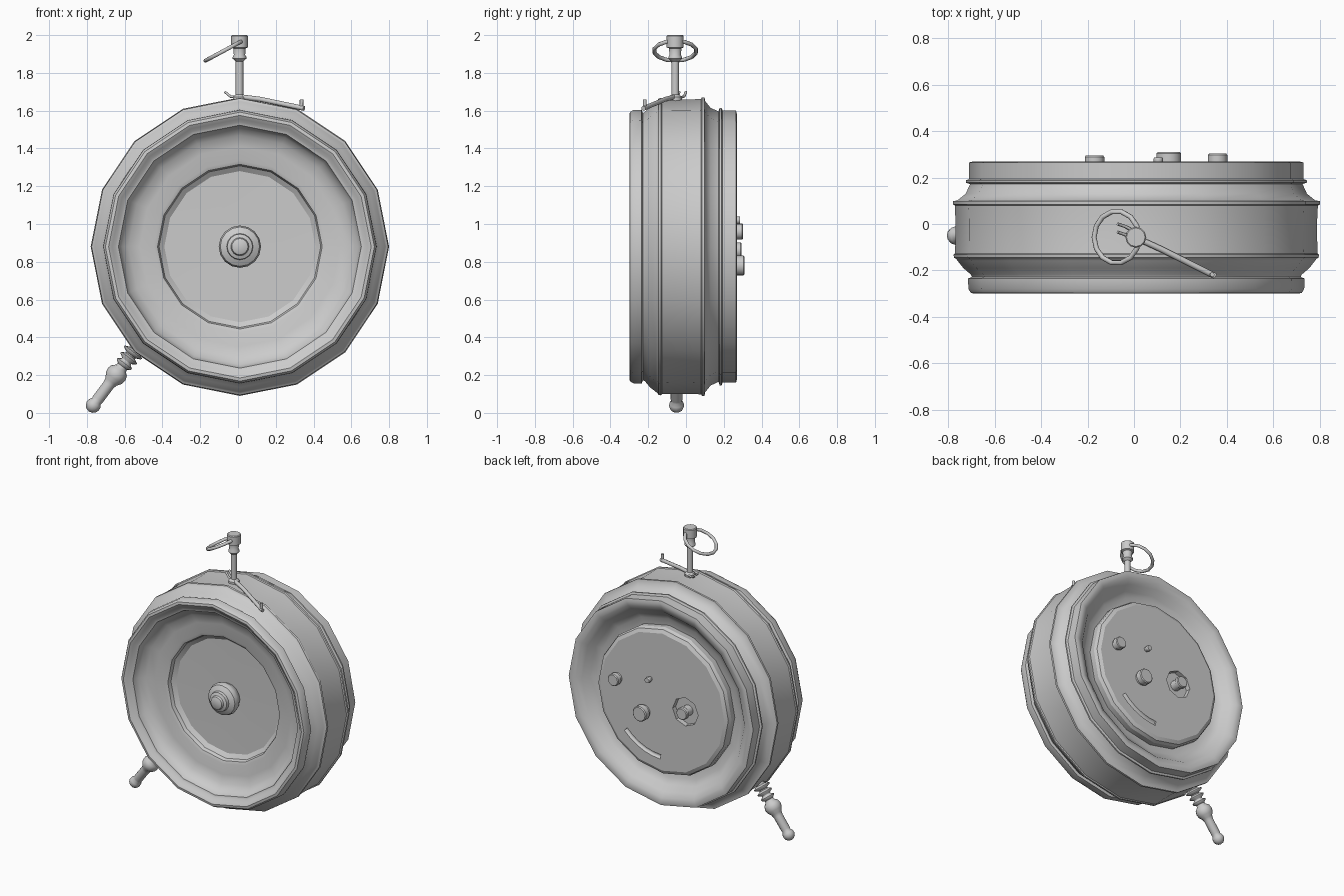
import bpy, bmesh, math
from mathutils import Vector

cube = bpy.data.objects.get("Cube")
if cube:
    bpy.data.objects.remove(cube, do_unlink=True)

grey = bpy.data.materials.new("plain_grey")
grey.use_nodes = True
COLOUR = (0.6, 0.6, 0.6, 1)
grey.diffuse_color = COLOUR
grey.node_tree.nodes["Principled BSDF"].inputs["Base Color"].default_value = COLOUR


def finish(name, bm, angle=35):
    bmesh.ops.remove_doubles(bm, verts=bm.verts, dist=0.0001)
    bmesh.ops.recalc_face_normals(bm, faces=bm.faces)
    mesh = bpy.data.meshes.new(name)
    bm.to_mesh(mesh)
    bm.free()
    mesh.materials.append(grey)
    ob = bpy.data.objects.new(name, mesh)
    bpy.context.collection.objects.link(ob)
    bpy.ops.object.select_all(action="DESELECT")
    ob.select_set(True)
    bpy.context.view_layer.objects.active = ob
    bpy.ops.object.shade_smooth_by_angle(angle=math.radians(angle))
    return ob


def lathe(name, profile, origin, axis, sides=16, angle=35):
    """Spin (radius, distance) points around an axis through origin."""
    bm = bmesh.new()
    turn = Vector(axis).to_track_quat("Z", "Y")
    rings = []
    for r, t in profile:
        ring = []
        for i in range(sides):
            a = math.tau * i / sides
            p = Vector((r * math.cos(a), r * math.sin(a), t))
            ring.append(bm.verts.new(turn @ p + Vector(origin)))
        rings.append(ring)
    for a, b in zip(rings, rings[1:]):
        for i in range(sides):
            j = (i + 1) % sides
            bm.faces.new((a[i], a[j], b[j], b[i]))
    return finish(name, bm, angle)


def tube(name, points, radius, sides=8, closed=False):
    """Round bar along a path, made from a bevelled curve."""
    curve = bpy.data.curves.new(name + "_path", "CURVE")
    curve.dimensions = "3D"
    curve.bevel_depth = radius
    curve.bevel_resolution = sides // 2 - 2
    curve.use_fill_caps = True
    spline = curve.splines.new("POLY")
    spline.points.add(len(points) - 1)
    for sp, p in zip(spline.points, points):
        sp.co = (*p, 1)
    spline.use_cyclic_u = closed
    temp = bpy.data.objects.new(name + "_path", curve)
    bpy.context.collection.objects.link(temp)
    bm = bmesh.new()
    bm.from_mesh(temp.to_mesh())
    temp.to_mesh_clear()
    bpy.data.objects.remove(temp, do_unlink=True)
    return finish(name, bm, 50)


def cut(target, cutter):
    mod = target.modifiers.new("recess", "BOOLEAN")
    mod.operation = "DIFFERENCE"
    mod.solver = "EXACT"
    mod.object = cutter
    cutter.hide_render = True
    cutter.hide_viewport = True


CX, CZ = 0.01, 0.88
CENTRE = (CX, 0, CZ)
BACK = (0, 1, 0)

# Drum: dished front, ribbed side wall, rounded back rim and groove
front = [(0, -0.125), (0.11, -0.125), (0.4, -0.13), (0.428, -0.15), (0.436, -0.174),
         (0.456, -0.182), (0.53, -0.185), (0.59, -0.2), (0.625, -0.228), (0.638, -0.25),
         (0.643, -0.268), (0.66, -0.272), (0.676, -0.289), (0.695, -0.3), (0.712, -0.297)]
wall = [(0.723, -0.28), (0.725, -0.235), (0.708, -0.228), (0.712, -0.218), (0.745, -0.19),
        (0.77, -0.158), (0.776, -0.15), (0.785, -0.145), (0.787, -0.132), (0.781, -0.126),
        (0.779, -0.07), (0.779, 0.02), (0.782, 0.08), (0.79, 0.084), (0.79, 0.098),
        (0.77, 0.102), (0.735, 0.13), (0.716, 0.172), (0.734, 0.178), (0.734, 0.188),
        (0.72, 0.194)]
rear = [(0.72, 0.265), (0.7, 0.27), (0.67, 0.262), (0.635, 0.24), (0.6, 0.2),
        (0.56, 0.178), (0.49, 0.17), (0, 0.17)]
lathe("drum_body", front + wall + rear, CENTRE, BACK)

# Stepped hub in the middle of the front cone
lathe("front_hub", [(0.09, -0.12), (0.108, -0.155), (0.112, -0.175), (0.104, -0.198),
                    (0.08, -0.212), (0.07, -0.216), (0.067, -0.236), (0.048, -0.244),
                    (0.043, -0.258), (0.036, -0.262), (0, -0.264)], CENTRE, BACK)

# Back plate with a soft edge, an eight-sided pocket and a curved slot
plate = lathe("back_plate", [(0, 0.15), (0.51, 0.15), (0.516, 0.215), (0.507, 0.238),
                             (0.483, 0.25), (0, 0.25)], CENTRE, BACK, angle=23)
pocket = lathe("pocket_cutter", [(0, 0.215), (0.1, 0.215), (0.1, 0.3), (0, 0.3)],
               (-0.17, 0, 0.86), BACK, 8, 10)
cut(plate, pocket)
arc = [math.radians(a) for a in range(272, 319, 9)]
slot = tube("slot_cutter", [(CX + 0.39 * math.cos(a), 0.25, CZ + 0.39 * math.sin(a))
                            for a in arc], 0.016)
cut(plate, slot)
# Keep the plate's flat face crisp around the recesses
for poly in plate.data.polygons:
    poly.use_smooth = abs(poly.normal.y) < 0.95

# Back knobs: x, z, radius, outer end
for name, x, z, r, end, sides in [("winding_knob", 0.15, 0.78, 0.053, 0.31, 16),
                                  ("setting_knob", 0.36, 0.96, 0.042, 0.303, 16),
                                  ("pocket_knob", -0.17, 0.86, 0.042, 0.295, 16),
                                  ("small_button", 0.105, 1.02, 0.02, 0.287, 12)]:
    lathe(name, [(0, 0.19), (r * 0.85, 0.19), (r * 0.85, 0.262), (r, 0.267),
                 (r, end - 0.006), (r * 0.88, end), (0, end)], (x, 0, z), BACK, sides)

# Hanging post and its collar
lathe("top_post", [(0, 1.62), (0.035, 1.62), (0.035, 1.672), (0.02, 1.685), (0.02, 1.86),
                   (0.036, 1.875), (0.036, 1.885), (0.03, 1.895), (0.033, 1.93),
                   (0.045, 1.935), (0.045, 1.995), (0.04, 2.0), (0, 2.0)],
      (0.008, -0.057, 0), (0, 0, 1), 12)

# Tilted pull ring through the post
tilt = Vector((0.88, 0, 0.475))
ring_centre = Vector((-0.075, -0.057, 1.917))
loop = [ring_centre + tilt * 0.11 * math.cos(a) + Vector((0, 0.112 * math.sin(a), 0))
        for a in [math.tau * i / 14 for i in range(14)]]
tube("pull_ring", loop, 0.011, closed=True)

# Lever lying across the top, with an upright peg and a bent tail
tube("top_lever", [(0.0, -0.055, 1.675), (0.12, -0.11, 1.66), (0.35, -0.225, 1.612)], 0.013)
tube("lever_peg", [(0.335, -0.218, 1.605), (0.337, -0.218, 1.66)], 0.01)
for y in (-0.035, 0.0):
    tube("lever_tail", [(0.0, y - 0.03, 1.67), (-0.04, y - 0.01, 1.675), (-0.07, y, 1.7)], 0.007)

# Turned foot: beaded neck, bulb, rod and end ball
beads = []
for i in range(3):
    t = 0.02 + 0.038 * i
    beads += [(0.03, t), (0.058 - 0.005 * i, t + 0.012), (0.056 - 0.005 * i, t + 0.02), (0.03, t + 0.032)]
bulb = [(0.032, 0.14), (0.05, 0.155), (0.057, 0.18), (0.052, 0.205), (0.036, 0.228)]
rod = [(0.031, 0.25), (0.031, 0.345)]
ball = [(0.04 * math.sin(a), 0.385 - 0.04 * math.cos(a))
        for a in [math.radians(d) for d in range(45, 181, 27)]]
lathe("turned_foot", [(0, -0.05), (0.034, -0.05)] + beads + bulb + rod + ball,
      (-0.535, -0.05, 0.348), (-0.6, 0, -0.8), 12, 60)
